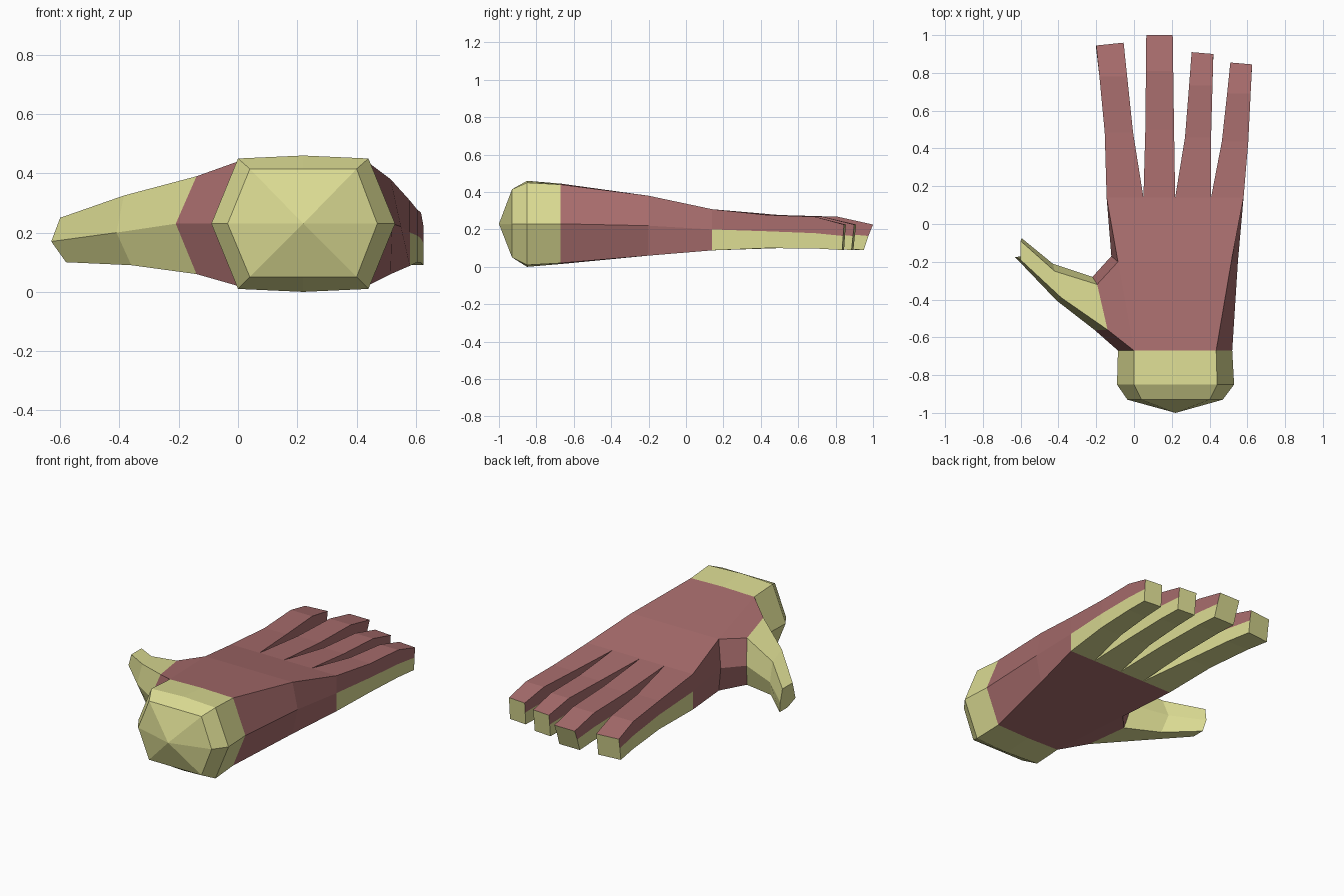
import bpy, bmesh

if "Cube" in bpy.data.objects:
    bpy.data.objects.remove(bpy.data.objects["Cube"])


def material(name, rgb):
    m = bpy.data.materials.new(name)
    m.diffuse_color = (*rgb, 1)
    m.use_nodes = True
    m.node_tree.nodes["Principled BSDF"].inputs["Base Color"].default_value = m.diffuse_color
    return m


MATS = [material("dusty red", (0.39, 0.152, 0.152)),
        material("pale yellow", (0.71, 0.71, 0.29))]
RED, YELLOW = 0, 1


def loft(name, rings, colour, tip=None, cap=False, skip=()):
    """Join rings of points; colour(segment, side) picks the material."""
    bm = bmesh.new()
    rows = [[bm.verts.new(p) for p in r] for r in rings]
    n = len(rows[0])
    for s, (a, b) in enumerate(zip(rows, rows[1:])):
        for i in range(n):
            if (s, i) not in skip:
                j = (i + 1) % n
                f = bm.faces.new((a[i], a[j], b[j], b[i]))
                f.material_index = colour(s, i)
    if tip:
        t = bm.verts.new(tip)
        for i in range(n):
            f = bm.faces.new((rows[0][i], t, rows[0][(i + 1) % n]))
            f.material_index = YELLOW
    if cap:
        bm.faces.new(rows[-1]).material_index = YELLOW
    bmesh.ops.recalc_face_normals(bm, faces=bm.faces)
    me = bpy.data.meshes.new(name)
    bm.to_mesh(me)
    bm.free()
    for m in MATS:
        me.materials.append(m)
    ob = bpy.data.objects.new(name, me)
    bpy.context.collection.objects.link(ob)
    return ob


def arm_ring(y, left, tl, tr, right, top, bottom, mid, bulge=0.0):
    """Eight-sided arm section, starting at the left side and going over the top."""
    c = (tl + tr) / 2
    return [(left, y, mid), (tl, y, top), (c, y, top + bulge), (tr, y, top),
            (right, y, mid), (tr, y, bottom), (c, y, bottom - bulge), (tl, y, bottom)]


# Wrist stump with a shallow pointed end
cuff = arm_ring(-0.67, -0.085, 0.0, 0.435, 0.52, 0.44, 0.02, 0.23, 0.005)
loft("wrist", [arm_ring(-0.93, -0.035, 0.04, 0.40, 0.47, 0.415, 0.05, 0.23),
               arm_ring(-0.85, -0.09, 0.0, 0.44, 0.53, 0.45, 0.01, 0.23, 0.01),
               cuff], lambda s, i: YELLOW, tip=(0.22, -1.0, 0.23))

# Palm, left open where the thumb grows out
web = arm_ring(-0.2, -0.12, -0.085, 0.515, 0.55, 0.38, 0.06, 0.22)
web[0] = (-0.12, -0.17, 0.22)
knuckles = arm_ring(0.14, -0.145, -0.145, 0.58, 0.58, 0.308, 0.088, 0.2)
loft("palm", [cuff, web, knuckles], lambda s, i: RED, skip={(0, 0), (0, 7)})

# Thumb: front mid, front top, back top, back mid, back bottom, front bottom
loft("thumb", [
    [cuff[0], cuff[1], web[1], web[0], web[7], cuff[7]],
    [(-0.21, -0.56, 0.23), (-0.14, -0.56, 0.39), (-0.195, -0.32, 0.37),
     (-0.22, -0.28, 0.22), (-0.195, -0.32, 0.08), (-0.14, -0.56, 0.06)],
    [(-0.41, -0.405, 0.2), (-0.385, -0.39, 0.325), (-0.42, -0.25, 0.31),
     (-0.43, -0.21, 0.2), (-0.41, -0.25, 0.10), (-0.36, -0.39, 0.09)],
    [(-0.63, -0.175, 0.17), (-0.60, -0.19, 0.25), (-0.60, -0.09, 0.25),
     (-0.595, -0.075, 0.17), (-0.58, -0.09, 0.10), (-0.58, -0.17, 0.10)],
], lambda s, i: RED if s == 0 else YELLOW, cap=True)


def finger_ring(xl, yl, xr, yr, top, mid, bottom, slant=0.0):
    return [(xl, yl, top), (xr, yr, top), (xr, yr - slant / 2, mid),
            (xr, yr - slant, bottom), (xl, yl - slant, bottom), (xl, yl - slant / 2, mid)]


# Fingers: base x pair, middle x pair, tip left (x, y), tip right (x, y), tip slant
FINGERS = {
    "index_finger": (-0.145, 0.05, -0.155, -0.005, -0.20, 0.945, -0.055, 0.96, 0.02),
    "middle_finger": (0.05, 0.218, 0.06, 0.212, 0.065, 1.0, 0.205, 1.0, 0.05),
    "ring_finger": (0.218, 0.408, 0.27, 0.408, 0.305, 0.91, 0.42, 0.90, 0.015),
    "little_finger": (0.408, 0.58, 0.465, 0.605, 0.51, 0.855, 0.625, 0.845, 0.01),
}
for name, (b0, b1, m0, m1, tx0, ty0, tx1, ty1, slant) in FINGERS.items():
    yk = 0.14 + (ty1 - 0.14) * 0.42
    ye = 0.14 + (ty1 - 0.14) * 0.78
    k = (ye - yk) / (ty1 - yk)
    loft(name, [
        finger_ring(b0, 0.14, b1, 0.14, 0.308, 0.2, 0.088),
        finger_ring(m0, yk, m1, yk, 0.277, 0.19, 0.1),
        finger_ring(m0 + (tx0 - m0) * k, ye, m1 + (tx1 - m1) * k, ye, 0.268, 0.18, 0.098),
        finger_ring(tx0, ty0, tx1, ty1, 0.226, 0.165, 0.09, slant),
    ], lambda s, i: RED if i in (0, 1, 5) else YELLOW, cap=True)
